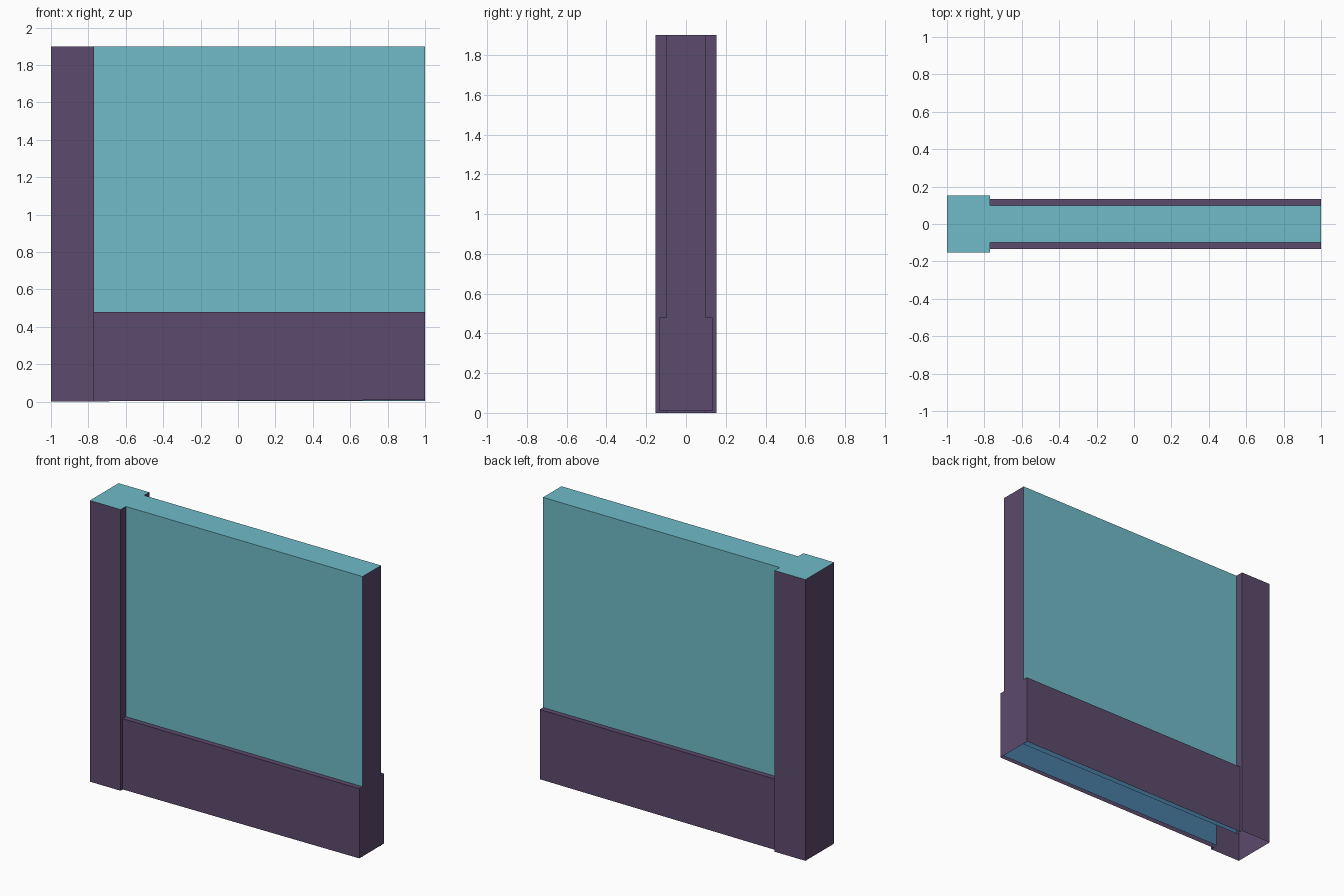
import bpy
import bmesh

if "Cube" in bpy.data.objects:
    bpy.data.objects.remove(bpy.data.objects["Cube"])

H, SKIRT_H = 1.90, 0.48              # full height, skirting height
X0, XP, X1 = -1.0, -0.77, 1.0        # pillar start, pillar end, wall end
YP, YS, YW = 0.153, 0.133, 0.098     # half depths: pillar, skirting, wall
LIFT = 0.009                         # skirting bottom rises slightly to the right


def material(name, rgb):
    m = bpy.data.materials.new(name)
    m.diffuse_color = (*rgb, 1.0)
    m.use_nodes = True
    m.node_tree.nodes["Principled BSDF"].inputs["Base Color"].default_value = m.diffuse_color
    return m


teal = material("teal", (0.162, 0.497, 0.578))
purple = material("purple", (0.107, 0.070, 0.153))
blue = material("blue", (0.065, 0.202, 0.366))


def shell(name, polygons, mat):
    """Open sheet object made from a few flat polygons."""
    bm = bmesh.new()
    for poly in polygons:
        bm.faces.new([bm.verts.new(p) for p in poly])
    bmesh.ops.remove_doubles(bm, verts=bm.verts, dist=1e-5)
    mesh = bpy.data.meshes.new(name)
    bm.to_mesh(mesh)
    bm.free()
    mesh.materials.append(mat)
    ob = bpy.data.objects.new(name, mesh)
    bpy.context.collection.objects.link(ob)
    return ob


def both_sides(front):
    """Front polygons plus their mirror images across y = 0."""
    return front + [[(x, -y, z) for x, y, z in reversed(p)] for p in front]


def strip(path, z0, z1):
    """Vertical walls along a plan path, outward on its right hand side."""
    return [[(*a, z0), (*b, z0), (*b, z1), (*a, z1)]
            for a, b in zip(path, path[1:])]


# Hollow pillar, open below and towards the inside of the wall
shell("pillar", strip([(XP, YW), (XP, YP), (X0, YP), (X0, -YP), (XP, -YP), (XP, -YW)], 0, H), purple)

# Wall panels above the skirting, and their hidden lower part
shell("wall_panels", both_sides(strip([(XP, -YW), (X1, -YW)], SKIRT_H, H)), teal)
shell("lower_wall_panels", both_sides(strip([(XP, -YW), (X1, -YW)], 0.004, SKIRT_H)), blue)

# Skirting boards with top ledges
shell("skirting", both_sides([
    [(XP, -YS, 0.002), (X1, -YS, LIFT), (X1, -YS, SKIRT_H), (XP, -YS, SKIRT_H)],
    [(XP, -YS, SKIRT_H), (X1, -YS, SKIRT_H), (X1, -YW, SKIRT_H), (XP, -YW, SKIRT_H)],
]), purple)

# End of the wall, stepped over the skirting
shell("end_cap", [[(X1, y, z) for y, z in (
    (-YS, LIFT), (YS, LIFT), (YS, SKIRT_H), (YW, SKIRT_H),
    (YW, H), (-YW, H), (-YW, SKIRT_H), (-YS, SKIRT_H))]], purple)

# Top cap over pillar and wall
shell("top_cap", [[(x, y, H) for x, y in (
    (X0, -YP), (XP, -YP), (XP, -YW), (X1, -YW),
    (X1, YW), (XP, YW), (XP, YP), (X0, YP))]], teal)
